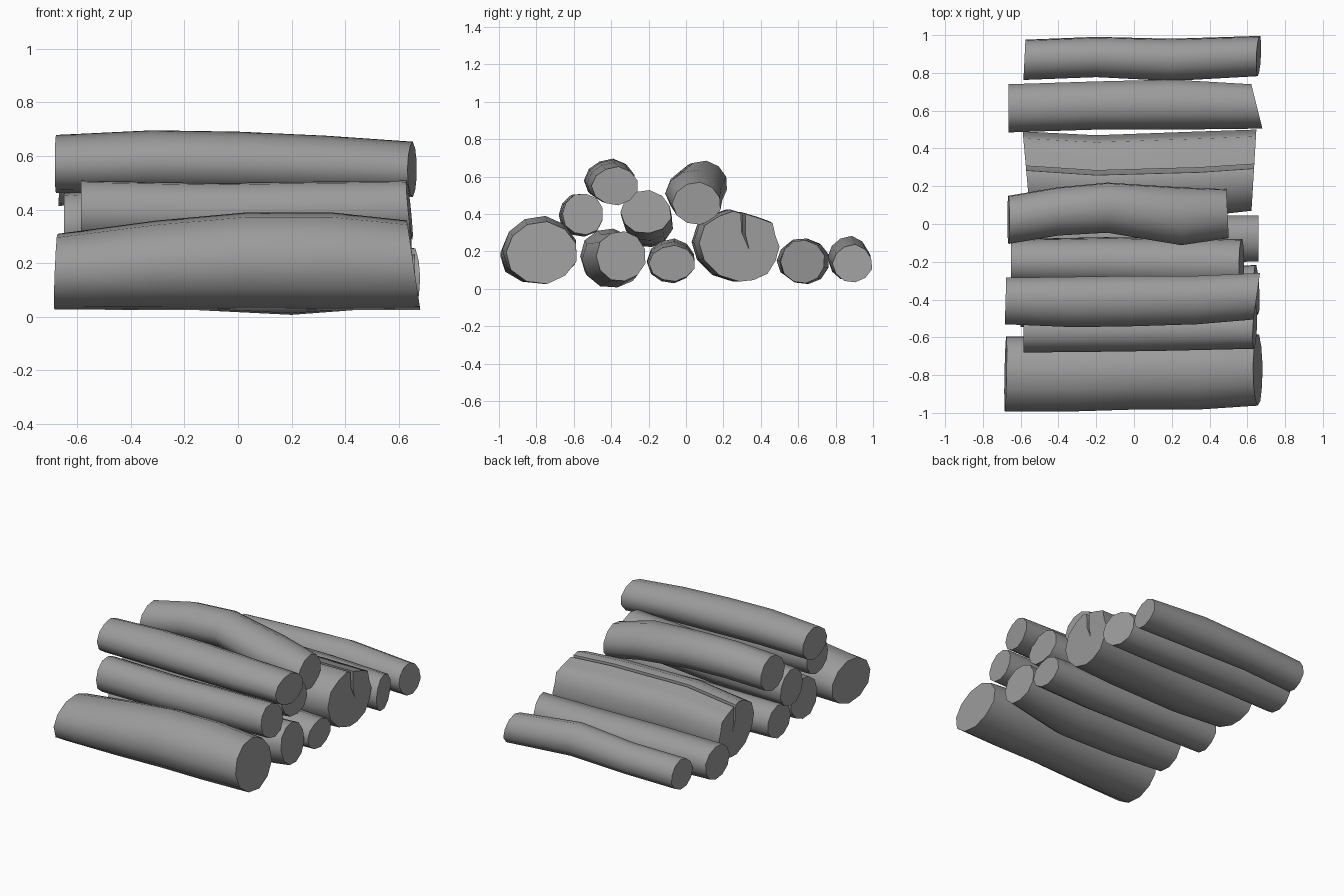
import bpy, bmesh, math, random

random.seed(4)

# Dark grey bark
bark = bpy.data.materials.new("dark_grey_bark")
bark.diffuse_color = (0.33, 0.33, 0.33, 1)


def round_profile(sides=11):
    """Slightly uneven unit circle in (y, z)."""
    pts = []
    for i in range(sides):
        a = 2 * math.pi * (i + 0.5) / sides
        r = random.uniform(0.98, 1.05)
        pts.append((r * math.cos(a), r * math.sin(a)))
    return pts


def make_log(name, stations, left_tilt=(0, 0), right_tilt=(0, 0), profile=None):
    """Loft a log through stations (x, y, z, half width, half height).
    Tilts skew the cut ends: x shift per unit of y and of z."""
    profile = profile or round_profile()
    bm = bmesh.new()
    rings = []
    for k, (x, y, z, ry, rz) in enumerate(stations):
        tilt = left_tilt if k == 0 else right_tilt if k == len(stations) - 1 else (0, 0)
        rings.append([bm.verts.new((x + tilt[0] * u * ry + tilt[1] * v * rz,
                                    y + u * ry, z + v * rz)) for u, v in profile])
    n = len(profile)
    for a, b in zip(rings, rings[1:]):
        for i in range(n):
            j = (i + 1) % n
            bm.faces.new((a[i], a[j], b[j], b[i]))
    bm.faces.new(rings[0])
    bm.faces.new(rings[-1])
    bmesh.ops.recalc_face_normals(bm, faces=bm.faces)
    mesh = bpy.data.meshes.new(name)
    bm.to_mesh(mesh)
    bm.free()
    mesh.materials.append(bark)
    obj = bpy.data.objects.new(name, mesh)
    bpy.context.collection.objects.link(obj)
    bpy.context.view_layer.objects.active = obj
    obj.select_set(True)
    bpy.ops.object.shade_smooth_by_angle(angle=math.radians(62))
    obj.select_set(False)


# Ground row, from front to back
make_log("thick_front_log", [
    (-0.68, -0.79, 0.17, 0.20, 0.14), (-0.3, -0.79, 0.195, 0.20, 0.165),
    (0.03, -0.78, 0.21, 0.20, 0.18), (0.35, -0.78, 0.21, 0.20, 0.18),
    (0.655, -0.77, 0.195, 0.19, 0.165)], (0.02, 0.04), (0, -0.15))
make_log("ground_log_a", [
    (-0.6, -0.40, 0.18, 0.14, 0.135), (-0.2, -0.41, 0.175, 0.15, 0.15),
    (0.2, -0.39, 0.155, 0.16, 0.15), (0.65, -0.345, 0.175, 0.13, 0.135)],
    (0, 0.05), (-0.05, -0.1))
make_log("ground_log_b", [
    (-0.64, -0.08, 0.155, 0.12, 0.11), (-0.2, -0.08, 0.15, 0.125, 0.115),
    (0.25, -0.08, 0.14, 0.125, 0.11), (0.66, -0.075, 0.135, 0.12, 0.095)])

# Thick split log: profile with a narrow crooked crack from the top
split_profile = [(0.04, 0.94), (0.06, 0.4), (0.24, -0.06), (0.15, 0.35),
                 (0.15, 0.92), (0.5, 0.80), (0.83, 0.66), (0.9, 0.3),
                 (1.0, 0.0), (0.9, -0.4), (0.7, -0.76), (0.35, -0.94),
                 (0.0, -0.98), (-0.5, -0.8), (-0.87, -0.38), (-1.0, 0.1),
                 (-0.86, 0.6), (-0.5, 0.86), (-0.15, 1.0)]
make_log("split_log", [
    (-0.57, 0.275, 0.22, 0.215, 0.175), (-0.2, 0.25, 0.23, 0.22, 0.195),
    (0.35, 0.265, 0.23, 0.225, 0.195), (0.635, 0.285, 0.225, 0.215, 0.19)],
    (-0.09, 0), (0.06, 0), split_profile)
make_log("ground_log_c", [
    (-0.665, 0.615, 0.15, 0.125, 0.11), (-0.2, 0.63, 0.15, 0.125, 0.12),
    (0.2, 0.635, 0.145, 0.13, 0.12), (0.65, 0.625, 0.145, 0.115, 0.115)],
    (0, 0), (-0.25, 0))
make_log("thin_back_log", [
    (-0.58, 0.87, 0.145, 0.105, 0.10), (-0.2, 0.885, 0.155, 0.105, 0.10),
    (0.2, 0.87, 0.17, 0.11, 0.11), (0.66, 0.89, 0.135, 0.105, 0.10)],
    (0.05, 0), (0.05, -0.12))

# Second row
make_log("middle_front_log", [
    (-0.585, -0.565, 0.395, 0.115, 0.115), (-0.1, -0.56, 0.39, 0.115, 0.11),
    (0.2, -0.555, 0.395, 0.115, 0.11), (0.64, -0.55, 0.40, 0.11, 0.11)],
    (0, 0), (0.05, -0.1))
make_log("middle_log", [
    (-0.65, -0.20, 0.34, 0.12, 0.12), (-0.15, -0.20, 0.36, 0.13, 0.13),
    (0.25, -0.21, 0.385, 0.135, 0.13), (0.57, -0.215, 0.41, 0.135, 0.115)],
    (0, 0), (0, -0.12))

# Top row
make_log("top_front_log", [
    (-0.68, -0.405, 0.57, 0.12, 0.105), (-0.32, -0.41, 0.58, 0.13, 0.112),
    (0.0, -0.405, 0.575, 0.13, 0.112), (0.33, -0.40, 0.565, 0.125, 0.107),
    (0.65, -0.38, 0.55, 0.12, 0.1)], (0.03, 0), (0.14, 0))
make_log("top_bent_log", [
    (-0.665, 0.025, 0.525, 0.125, 0.115), (-0.4, 0.07, 0.56, 0.125, 0.12),
    (-0.14, 0.09, 0.565, 0.13, 0.12), (0.25, 0.045, 0.51, 0.15, 0.125),
    (0.495, 0.058, 0.455, 0.127, 0.115)], (0, 0.05), (-0.05, 0))
